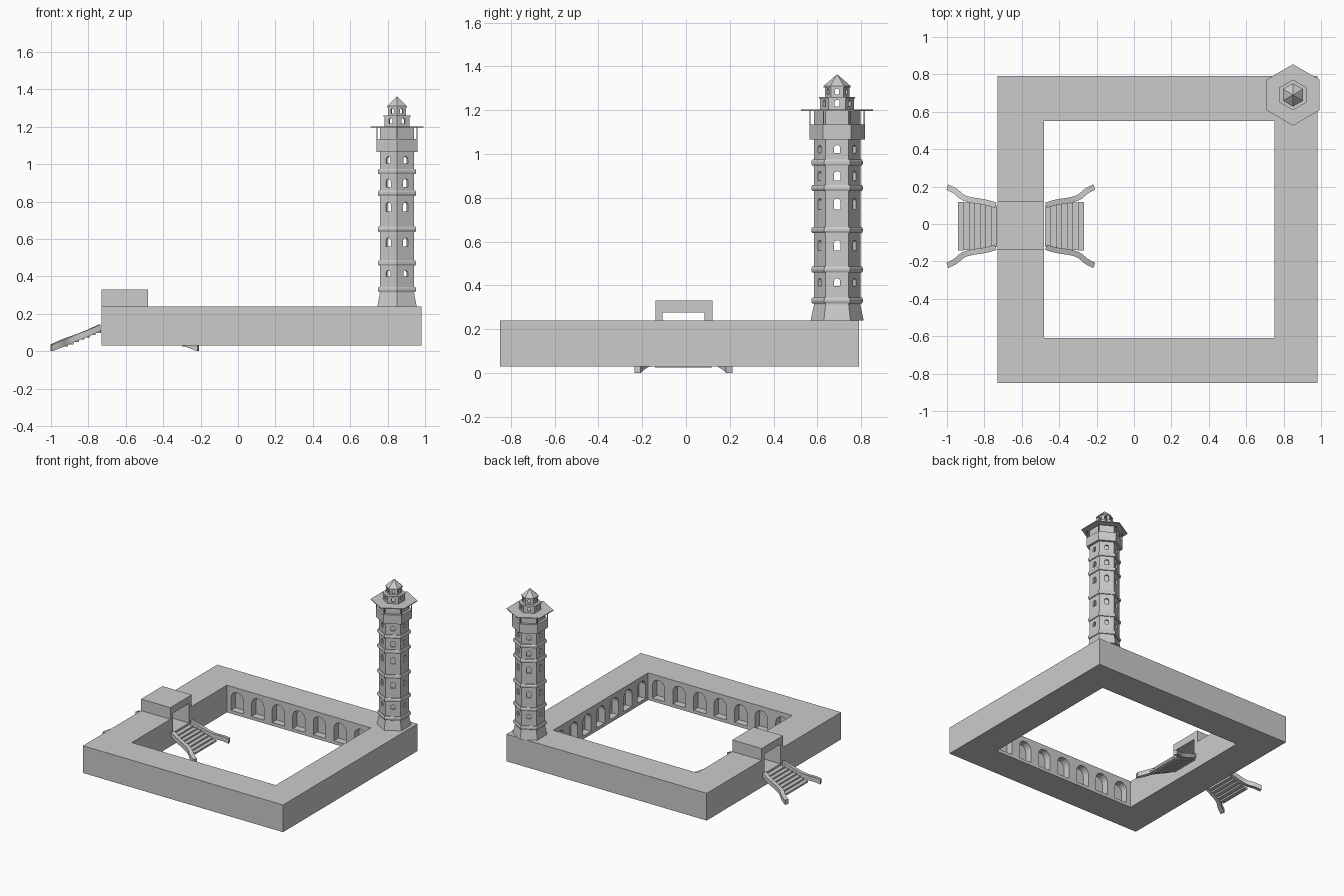
import bpy, bmesh, math
from mathutils import Vector

if "Cube" in bpy.data.objects:
    bpy.data.objects.remove(bpy.data.objects["Cube"])

stone = bpy.data.materials.new("pale_stone")
stone.diffuse_color = (0.6, 0.6, 0.6, 1)
stone.use_nodes = True
stone.node_tree.nodes["Principled BSDF"].inputs["Base Color"].default_value = stone.diffuse_color
TX, TY = 0.85, 0.69          # tower axis
SX, SY = -0.605, -0.012      # gate centre


def finish(name, bm):
    bmesh.ops.recalc_face_normals(bm, faces=bm.faces)
    me = bpy.data.meshes.new(name)
    bm.to_mesh(me)
    bm.free()
    ob = bpy.data.objects.new(name, me)
    bpy.context.collection.objects.link(ob)
    me.materials.append(stone)
    return ob


def add_box(bm, x0, x1, y0, y1, z0, z1):
    v = bmesh.ops.create_cube(bm, size=1)["verts"]
    for p in v:
        p.co = Vector((x1 if p.co.x > 0 else x0, y1 if p.co.y > 0 else y0, z1 if p.co.z > 0 else z0))


def box(name, *b):
    bm = bmesh.new()
    add_box(bm, *b)
    return finish(name, bm)


def loft(bm, rings, cap=True, loop=False):
    vs = [[bm.verts.new(p) for p in r] for r in rings]
    n = len(vs[0])
    for a, b in zip(vs, vs[1:] + ([vs[0]] if loop else [])):
        for i in range(n):
            bm.faces.new((a[i], a[(i + 1) % n], b[(i + 1) % n], b[i]))
    if cap and not loop:
        bm.faces.new(vs[0])
        bm.faces.new(vs[-1])


def hexa(name, profile, loop=True):
    """Six-sided turned part; profile is (corner radius, z)."""
    bm = bmesh.new()
    loft(bm, [[(TX + r * math.cos(math.radians(90 + 60 * k)), TY + r * math.sin(math.radians(90 + 60 * k)), z)
               for k in range(6)] for r, z in profile], loop=loop)
    return finish(name, bm)


def add_arch(bm, x, y, z, ang, w, h, d):
    """Round-topped prism, base centre (x,y,z), extruded +-d along ang."""
    n = Vector((math.cos(ang), math.sin(ang), 0))
    t = Vector((-n.y, n.x, 0))
    pts = [(-w / 2, 0), (w / 2, 0)]
    pts += [(w / 2 * math.cos(math.pi * i / 8), h - w / 2 + w / 2 * math.sin(math.pi * i / 8)) for i in range(9)]
    c = Vector((x, y, z))
    loft(bm, [[c + t * u + Vector((0, 0, v)) + n * s for u, v in pts] for s in (-d, d)])


def cut(ob, bm):
    cutter = finish("cutter", bm)
    cutter.hide_render = True
    m = ob.modifiers.new("cut", "BOOLEAN")
    m.operation, m.solver, m.object = "DIFFERENCE", "EXACT", cutter
    dg = bpy.context.evaluated_depsgraph_get()
    me = bpy.data.meshes.new_from_object(ob.evaluated_get(dg))
    ob.modifiers.clear()
    ob.data = me
    bpy.data.objects.remove(cutter)


def hex_windows(ob, apothem, rows, d):
    bm = bmesh.new()
    for zc, w, h in rows:
        for k in range(6):
            a = math.radians(60 * k)
            add_arch(bm, TX + apothem * math.cos(a), TY + apothem * math.sin(a), zc - h / 2, a, w, h, d)
    cut(ob, bm)


# courtyard wings with arched niches
north = box("north_wing", -0.48, 0.75, 0.55, 0.79, 0.03, 0.24)
south = box("south_wing", -0.48, 0.75, -0.85, -0.61, 0.03, 0.24)
east = box("east_wing", 0.75, 0.98, -0.85, 0.79, 0.03, 0.24)
for ob, side in ((north, 0.55), (south, -0.61)):
    bm = bmesh.new()
    for i in range(7):
        add_arch(bm, -0.48 + 1.23 / 7 * (i + 0.5), side, 0.055, math.pi / 2, 0.105, 0.15, 0.055)
    cut(ob, bm)
bm = bmesh.new()
for i in range(7):
    add_arch(bm, 0.75, -0.61 + 1.16 / 7 * (i + 0.5), 0.055, 0, 0.1, 0.15, 0.055)
cut(east, bm)

# west wing and gatehouse, split around the passage
box("west_wing_south", -0.73, -0.48, -0.85, -0.14, 0.03, 0.24)
box("west_wing_north", -0.73, -0.48, 0.12, 0.79, 0.03, 0.24)
gate = box("gatehouse", -0.73, -0.48, -0.14, 0.12, 0.03, 0.33)
bm = bmesh.new()
add_box(bm, -0.8, -0.4, -0.108, 0.085, 0.125, 0.275)
cut(gate, bm)

# tower base, shaft and bands
hexa("tower_base", [(0.121, 0.24), (0.106, 0.31)], loop=False)
shaft = hexa("tower_shaft", [(0.106, 0.30), (0.106, 1.20), (0.09, 1.20), (0.09, 0.30)])
hex_windows(shaft, 0.0918, [(0.415, 0.028, 0.034), (0.583, 0.03, 0.046), (0.772, 0.03, 0.05),
                            (0.90, 0.03, 0.042), (1.022, 0.028, 0.036)], 0.025)
for i, z in enumerate((0.33, 0.472, 0.652, 0.845, 0.96)):
    hexa(f"tower_band_{i}", [(0.1, z - 0.014), (0.113, z - 0.014), (0.118, z - 0.005),
                             (0.118, z + 0.005), (0.113, z + 0.014), (0.1, z + 0.014)])

# balcony, posts and flat eaves
hexa("balcony", [(0.1, 1.065), (0.127, 1.065), (0.127, 1.135), (0.1, 1.135)])
bm = bmesh.new()
for k in range(6):
    a = math.radians(90 + 60 * k)
    x, y = TX + 0.124 * math.cos(a), TY + 0.124 * math.sin(a)
    add_box(bm, x - 0.0025, x + 0.0025, y - 0.0025, y + 0.0025, 1.13, 1.2)
finish("balcony_posts", bm)
hexa("eaves", [(0.164, 1.196), (0.164, 1.202)], loop=False)

# lantern stages and roof
low = hexa("lantern_lower", [(0.078, 1.20), (0.078, 1.258), (0.063, 1.258), (0.063, 1.20)])
hex_windows(low, 0.0675, [(1.232, 0.022, 0.03)], 0.018)
hexa("lantern_ledge", [(0.082, 1.252), (0.082, 1.26)], loop=False)
top = hexa("lantern_upper", [(0.056, 1.26), (0.056, 1.31), (0.043, 1.31), (0.043, 1.26)])
hex_windows(top, 0.0485, [(1.285, 0.018, 0.027)], 0.014)
hexa("tower_roof", [(0.062, 1.304), (0.062, 1.31), (0.001, 1.363)], loop=False)

# stairs on both sides of the gate: open treads and flared rails
RAIL = [(0.125, 0.105, 0.127), (0.135, 0.112, 0.125), (0.19, 0.128, 0.100), (0.265, 0.14, 0.070),
        (0.31, 0.155, 0.053), (0.35, 0.187, 0.036), (0.387, 0.207, 0.02), (0.393, 0.209, 0.018)]


def smooth(p, steps=4):
    p = [Vector(q) for q in p]
    out = []
    for a, b, c, d in zip(p, p[1:], p[2:], p[3:]):
        for i in range(steps):
            t = i / steps
            out.append(0.5 * (2 * b + (c - a) * t + (2 * a - 5 * b + 4 * c - d) * t * t
                              + (3 * b - a - 3 * c + d) * t ** 3))
    return out + [p[-2], p[-1]]


path = smooth(RAIL)
for sx, label in ((-1, "outer"), (1, "inner")):
    bm = bmesh.new()
    for i in range(7):
        d, z = 0.128 + 0.0295 * i, 0.105 - 0.0122 * i
        xs = sorted((SX + sx * d, SX + sx * (d + 0.032)))
        w = 0.112 + 0.003 * i
        add_box(bm, *xs, SY - w, SY + w, z - 0.007, z + 0.007)
    finish(label + "_stair_treads", bm)
    for sy, hand in ((-1, "south"), (1, "north")):
        bm = bmesh.new()
        rings = []
        for i, p in enumerate(path):
            g = path[min(i + 1, len(path) - 1)] - path[max(i - 1, 0)]
            n = Vector((-g.y, g.x, 0)).normalized() * 0.015
            ring = [p + n * a + Vector((0, 0, b)) for a, b in ((-1, -0.018), (1, -0.018), (1, 0.018), (-1, 0.018))]
            rings.append([(SX + sx * q.x, SY + sy * q.y, q.z) for q in ring])
        loft(bm, rings)
        finish(f"{label}_stair_rail_{hand}", bm)
